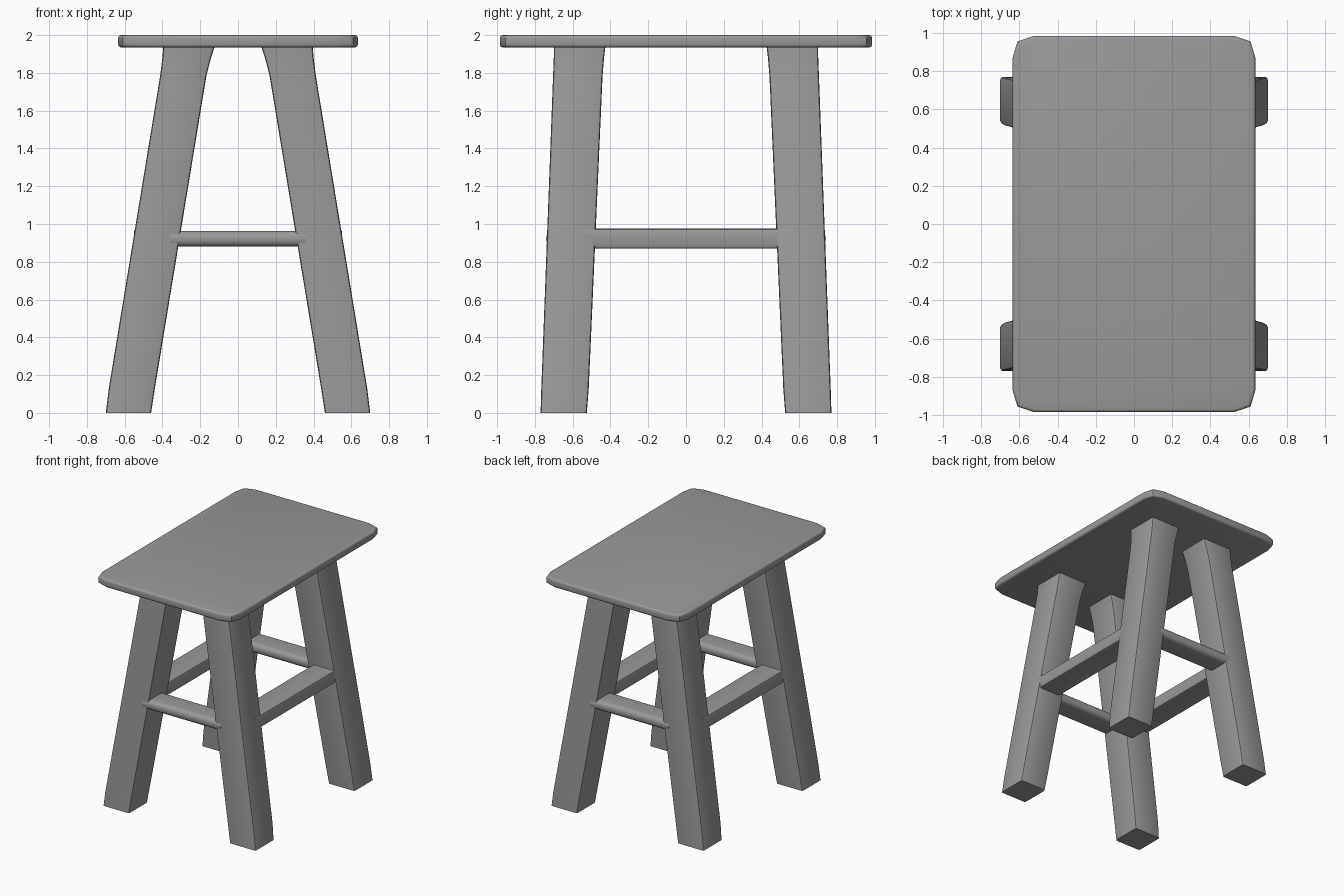
import bpy
import bmesh
import math

cube = bpy.data.objects.get("Cube")
if cube:
    bpy.data.objects.remove(cube)

grey = bpy.data.materials.new("plain_grey")
grey.use_nodes = True
COLOUR = (0.32, 0.32, 0.32, 1)
grey.diffuse_color = COLOUR
grey.node_tree.nodes["Principled BSDF"].inputs["Base Color"].default_value = COLOUR


def loft(name, rings, bevel, segments, edge_rule=None):
    """Skin matching rings of points, cap both ends and round chosen edges."""
    bm = bmesh.new()
    loops = [[bm.verts.new(p) for p in ring] for ring in rings]
    n = len(loops[0])
    for low, high in zip(loops, loops[1:]):
        for i in range(n):
            j = (i + 1) % n
            bm.faces.new((low[i], low[j], high[j], high[i]))
    bm.faces.new(loops[0][::-1])
    bm.faces.new(loops[-1])
    bmesh.ops.recalc_face_normals(bm, faces=bm.faces)
    edges = [e for e in bm.edges if edge_rule is None or edge_rule(e)]
    bmesh.ops.bevel(bm, geom=edges, offset=bevel, segments=segments,
                    profile=0.5, affect='EDGES', clamp_overlap=True)
    mesh = bpy.data.meshes.new(name)
    bm.to_mesh(mesh)
    bm.free()
    obj = bpy.data.objects.new(name, mesh)
    bpy.context.collection.objects.link(obj)
    mesh.materials.append(grey)
    bpy.ops.object.select_all(action='DESELECT')
    obj.select_set(True)
    bpy.context.view_layer.objects.active = obj
    bpy.ops.object.shade_smooth_by_angle(angle=math.radians(40))
    return obj


def upright(e):
    d = e.verts[1].co - e.verts[0].co
    return abs(d.z) > 0.8 * d.length


def lengthwise(e):
    return e.calc_length() > 0.5


# Seat: slab with softened corners and rounded rims
corner = [(0.635, 0.87), (0.61, 0.955), (0.52, 0.985)]
outline = []
for sx, sy in ((1, 1), (-1, 1), (-1, -1), (1, -1)):
    pts = corner if sx * sy > 0 else corner[::-1]
    outline += [(sx * x, sy * y) for x, y in pts]
loft("seat", [[(x, y, z) for x, y in outline] for z in (1.935, 2.0)],
     0.016, 3, lambda e: not upright(e))

# Legs: splayed square posts, flared under the seat
# each section: height, inner x, outer x, inner y, outer y
sections = [(0, 0.46, 0.70, 0.525, 0.77),
            (0.13, 0.44, 0.684, 0.515, 0.766),
            (1.78, 0.168, 0.413, 0.442, 0.704),
            (1.88, 0.143, 0.40, 0.434, 0.70),
            (1.95, 0.12, 0.395, 0.425, 0.70)]
for sx, side in ((1, "left"), (-1, "right")):
    for sy, end in ((-1, "front"), (1, "back")):
        rings = [[(sx * x, sy * y, z) for x, y in
                  ((xi, yi), (xo, yi), (xo, yo), (xi, yo))]
                 for z, xi, xo, yi, yo in sections]
        loft(f"{end}_{side}_leg", rings, 0.014, 2, upright)


def rectangle(u0, u1, z0, z1):
    return [(u0, z0), (u1, z0), (u1, z1), (u0, z1)]


# Side rails: flat planks along the long sides
for s, side in ((1, "left"), (-1, "right")):
    rings = [[(s * u, y, z) for u, z in rectangle(0.35, 0.55, 0.87, 0.975)]
             for y in (-0.55, 0.55)]
    loft(f"{side}_rail", rings, 0.014, 2, lengthwise)

# End rails: rounded planks along the short sides
for s, end in ((-1, "front"), (1, "back")):
    rings = [[(x, s * u, z) for u, z in rectangle(0.54, 0.74, 0.88, 0.963)]
             for x in (-0.36, 0.36)]
    loft(f"{end}_rail", rings, 0.036, 5, lengthwise)
